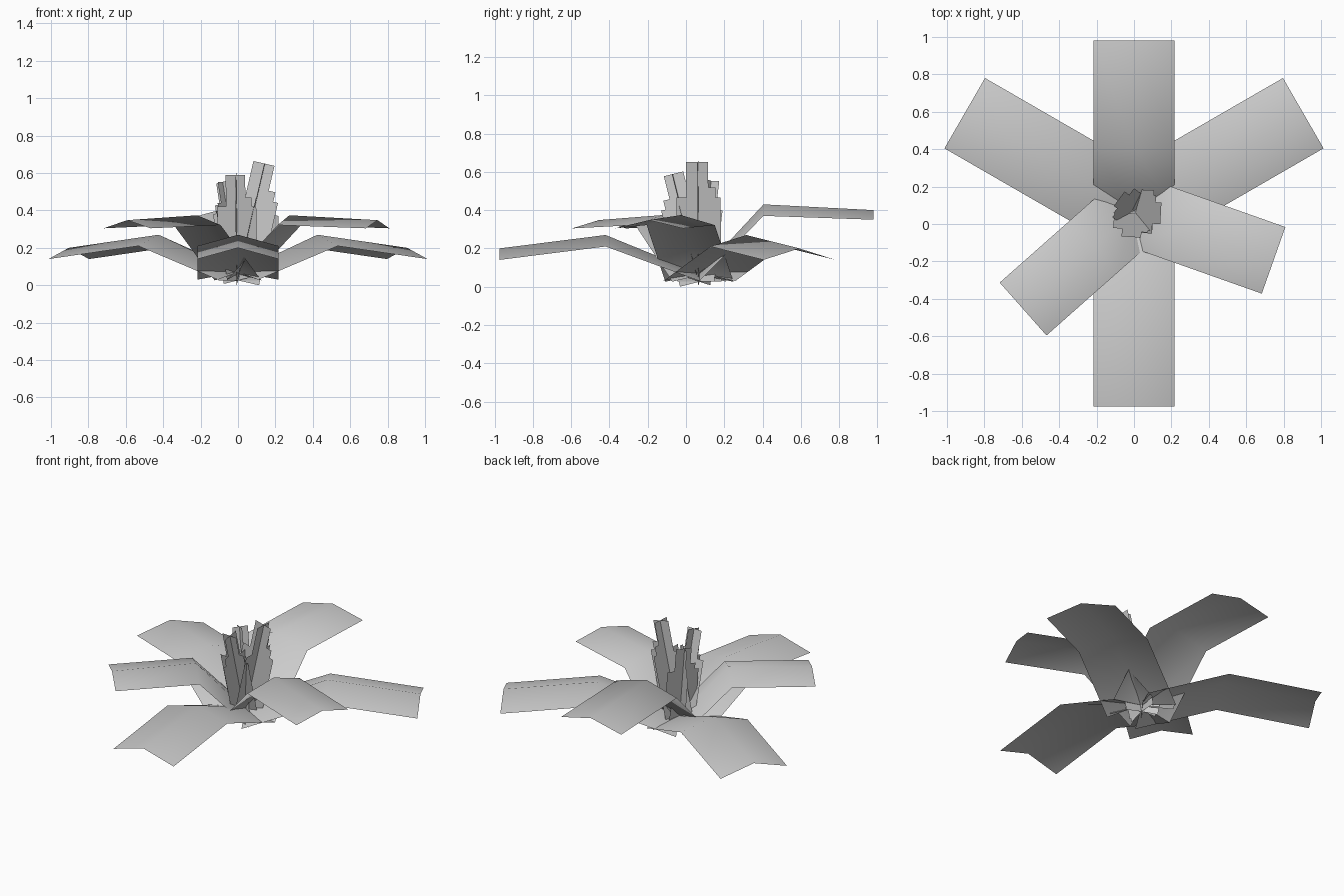
import bpy, bmesh, math
from mathutils import Matrix, Vector

cube = bpy.data.objects.get("Cube")
if cube:
    bpy.data.objects.remove(cube)

CENTRE = Vector((0, 0.07, 0))

mat = bpy.data.materials.new("pale grey")
mat.use_nodes = True
colour = (0.6, 0.6, 0.6, 1)
mat.diffuse_color = colour
mat.node_tree.nodes["Principled BSDF"].inputs["Base Color"].default_value = colour


def finish(name, bm, matrix, smooth):
    mesh = bpy.data.meshes.new(name)
    bm.transform(matrix)
    for f in bm.faces:
        f.smooth = smooth
    bm.to_mesh(mesh)
    bm.free()
    mesh.materials.append(mat)
    obj = bpy.data.objects.new(name, mesh)
    bpy.context.collection.objects.link(obj)


def leaf(name, rows, angle, scale=1.0):
    """Roof-folded strip; each row is radius, ridge height, edge height."""
    bm = bmesh.new()
    grid = [[bm.verts.new((r, side * 0.217, ridge if side == 0 else edge))
             for side in (-1, 0, 1)] for r, ridge, edge in rows]
    for a, b in zip(grid, grid[1:]):
        for i in range(2):
            bm.faces.new((a[i], b[i], b[i + 1], a[i + 1]))
    turn = Matrix.Rotation(math.radians(angle), 4, "Z")
    finish(name, bm, Matrix.Translation(CENTRE) @ turn @ Matrix.Scale(scale, 4), True)


def stalk(name, angle, tilt, scale):
    """Two crossed upright plates with a stepped outline, leaning outwards."""
    outline = [(-0.11, 0), (0.11, 0), (0.11, 0.43), (0.085, 0.43), (0.085, 0.48),
               (0.05, 0.48), (0.05, 0.61), (-0.06, 0.61), (-0.06, 0.43), (-0.11, 0.43)]
    bm = bmesh.new()
    bm.faces.new([bm.verts.new((x, 0, z)) for x, z in outline])
    bm.faces.new([bm.verts.new((0, x, z)) for x, z in outline])
    turn = Matrix.Rotation(math.radians(angle), 4, "Z")
    lean = Matrix.Rotation(math.radians(tilt), 4, "Y")
    base = Matrix.Translation(CENTRE + Vector((0, 0, 0.026)))
    finish(name, bm, base @ turn @ lean @ Matrix.Scale(scale, 4), False)


# Lower ring of drooping leaves
low = [(0, 0.07, 0.03), (0.49, 0.27, 0.21), (1.045, 0.20, 0.14)]
for name, angle in (("front", -90), ("back_left", 30), ("back_right", 150)):
    leaf("lower_leaf_" + name, low, angle)

# Upper ring of steeper leaves
high = [(0, 0.07, 0.03), (0.335, 0.43, 0.37), (0.91, 0.40, 0.35)]
leaf("upper_leaf_back", high, 90)
leaf("upper_leaf_left", high, -19.5, 0.87)
leaf("upper_leaf_right", high, -138.5, 0.87)

# Central stalks
stalk("stalk_left", -3, 13, 1.05)
stalk("stalk_front", -94, 14, 0.95)
stalk("stalk_back", 143, 11, 0.88)
